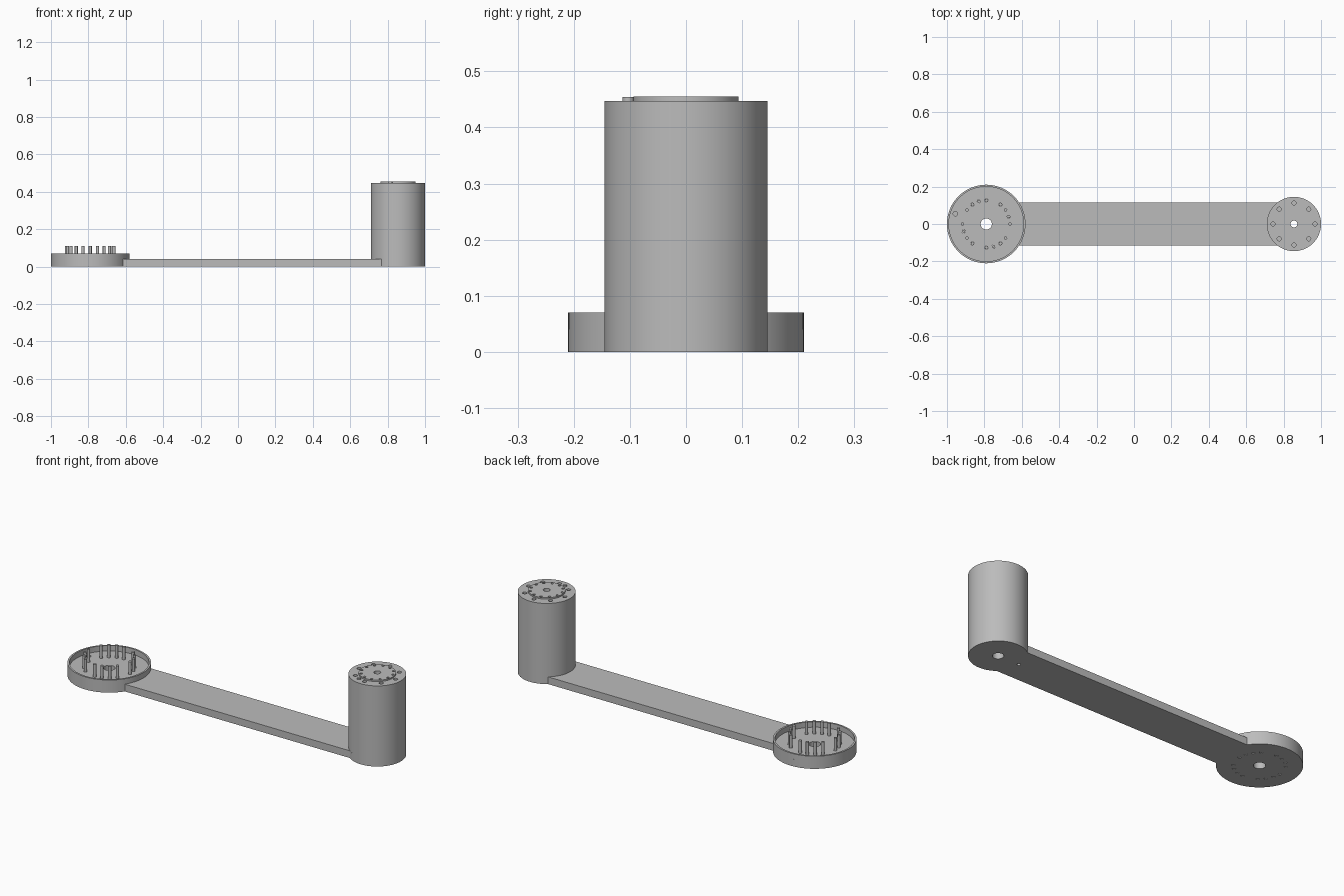
import bpy, bmesh
from math import sin, cos, asin, pi, radians
from mathutils import Matrix

if "Cube" in bpy.data.objects:
    bpy.data.objects.remove(bpy.data.objects["Cube"], do_unlink=True)

grey = bpy.data.materials.new("plain grey")
grey.use_nodes = True
grey.diffuse_color = (0.5, 0.5, 0.5, 1)
grey.node_tree.nodes["Principled BSDF"].inputs["Base Color"].default_value = grey.diffuse_color

CUP_X, CUP_R = -0.79, 0.21
TOWER_X, TOWER_R = 0.855, 0.145
BAR_HALF, PLATE_TOP = 0.115, 0.04
RIM_TOP, TOWER_TOP, CAP_TOP = 0.07, 0.447, 0.455


def finish(name, bm):
    bmesh.ops.recalc_face_normals(bm, faces=bm.faces)
    mesh = bpy.data.meshes.new(name)
    bm.to_mesh(mesh)
    bm.free()
    mesh.materials.append(grey)
    obj = bpy.data.objects.new(name, mesh)
    bpy.context.collection.objects.link(obj)
    return obj


def cylinders(name, items, sides):
    """One object from (x, y, radius, bottom, top) cylinders."""
    bm = bmesh.new()
    for x, y, r, z0, z1 in items:
        bmesh.ops.create_cone(bm, cap_ends=True, segments=sides, radius1=r, radius2=r,
                              depth=z1 - z0, matrix=Matrix.Translation((x, y, (z0 + z1) / 2)))
    return finish(name, bm)


def select_only(obj):
    bpy.ops.object.select_all(action='DESELECT')
    obj.select_set(True)
    bpy.context.view_layer.objects.active = obj


def drill(obj, items, sides=24):
    cutter = cylinders("cutter", items, sides)
    cutter.hide_render = True
    mod = obj.modifiers.new("holes", 'BOOLEAN')
    mod.operation, mod.solver, mod.object = 'DIFFERENCE', 'EXACT', cutter
    select_only(obj)
    bpy.ops.object.modifier_apply(modifier=mod.name)
    bpy.data.objects.remove(cutter, do_unlink=True)


def ring_points(cx, radius, angles):
    return [(cx + radius * cos(radians(a)), radius * sin(radians(a))) for a in angles]


def arc(cx, r, start, end, steps=80):
    return [(cx + r * cos(start + (end - start) * i / steps),
             r * sin(start + (end - start) * i / steps)) for i in range(steps + 1)]


# Arm plate: a straight bar with a round pad at each end
a, b = asin(BAR_HALF / CUP_R), asin(BAR_HALF / TOWER_R)
outline = arc(CUP_X, CUP_R, a, 2 * pi - a) + arc(TOWER_X, TOWER_R, b - pi, pi - b)
bm = bmesh.new()
face = bm.faces.new([bm.verts.new((x, y, 0)) for x, y in outline])
extruded = bmesh.ops.extrude_face_region(bm, geom=[face])
bmesh.ops.translate(bm, vec=(0, 0, PLATE_TOP),
                    verts=[v for v in extruded["geom"] if isinstance(v, bmesh.types.BMVert)])
arm = finish("arm_plate", bm)

# Four groups of four pins
pin_spots = ring_points(CUP_X, 0.127, [q * 90 + k * 18 for q in range(4) for k in range(4)])
drill(arm, [(CUP_X, 0, 0.03, -0.1, 0.1), (TOWER_X, 0, 0.028, -0.1, 0.1),
            (TOWER_X - 0.13, 0, 0.009, -0.1, 0.03), (-0.955, 0.055, 0.012, 0.02, 0.1)]
      + [(x, y, 0.009, -0.1, 0.1) for x, y in pin_spots])
pins = cylinders("cup_pins", [(x, y, 0.0082, 0.003, 0.11) for x, y in pin_spots], 16)

# Cup rim
rim = cylinders("cup_rim", [(CUP_X, 0, CUP_R, PLATE_TOP, RIM_TOP)], 96)
drill(rim, [(CUP_X, 0, CUP_R - 0.01, 0, 0.2)], 96)

# Tower with a bore and eight bolt holes
tower = cylinders("tower", [(TOWER_X, 0, TOWER_R, PLATE_TOP, TOWER_TOP)], 96)
drill(tower, [(TOWER_X, 0, 0.018, -0.1, 0.6)]
      + [(x, y, 0.011, 0.41, 0.6) for x, y in ring_points(TOWER_X, 0.112, range(0, 360, 45))])

# Raised cap with twelve small holes
cap = cylinders("tower_cap", [(TOWER_X, 0, 0.094, TOWER_TOP, CAP_TOP)], 96)
drill(cap, [(TOWER_X, 0, 0.018, 0.4, 0.5)]
      + [(x, y, 0.007, 0.4, 0.5) for x, y in ring_points(TOWER_X, 0.083, range(15, 360, 30))])
stud = cylinders("tower_stud", [(TOWER_X - 0.04, -0.103, 0.01, TOWER_TOP, 0.454)], 24)

for obj in (arm, pins, rim, tower, cap, stud):
    select_only(obj)
    bpy.ops.object.shade_smooth_by_angle(angle=radians(35))
